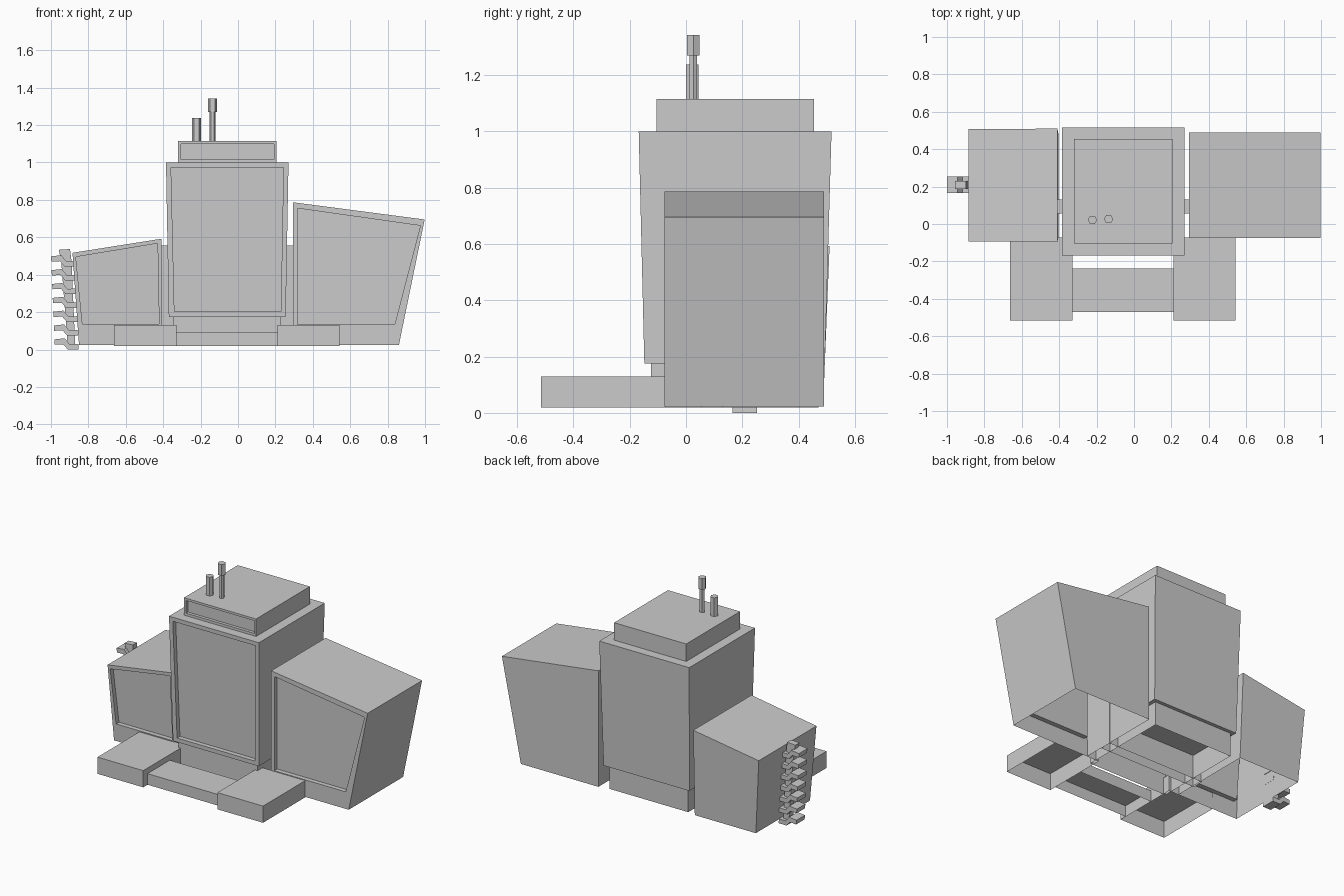
import bpy, bmesh, math

if "Cube" in bpy.data.objects:
    bpy.data.objects.remove(bpy.data.objects["Cube"])


def finish(name, bm):
    bmesh.ops.recalc_face_normals(bm, faces=bm.faces)
    me = bpy.data.meshes.new(name)
    bm.to_mesh(me)
    bm.free()
    ob = bpy.data.objects.new(name, me)
    bpy.context.collection.objects.link(ob)
    return ob


def bridge(bm, a, b):
    n = len(a)
    for i in range(n):
        bm.faces.new((a[i], a[(i + 1) % n], b[(i + 1) % n], b[i]))


def shell(name, outline, front, back, panel=None, depth=0.03, rim=None):
    """Four-sided hollow block, open below. outline/panel: TL, TR, BR, BL in x,z.
    front/back: y at the lowest and highest point. rim: x0, x1, y0, y1 of the hole below."""
    zs = [p[1] for p in outline]
    lo, hi = min(zs), max(zs)

    def at(pair, z):
        return pair[0] + (pair[1] - pair[0]) * (z - lo) / (hi - lo)

    bm = bmesh.new()
    f = [bm.verts.new((x, at(front, z), z)) for x, z in outline]
    b = [bm.verts.new((x, at(back, z), z)) for x, z in outline]
    bm.faces.new(b)
    for i, j in ((0, 1), (1, 2), (3, 0)):
        bm.faces.new((f[i], f[j], b[j], b[i]))
    if panel:
        edge = [bm.verts.new((x, at(front, z), z)) for x, z in panel]
        deep = [bm.verts.new((x, at(front, z) + depth, z)) for x, z in panel]
        bridge(bm, f, edge)
        bridge(bm, edge, deep)
        bm.faces.new(deep)
    else:
        bm.faces.new(f)
    if rim:
        x0, x1, y0, y1 = rim
        hole = [bm.verts.new((x, y, lo)) for x, y in ((x0, y0), (x1, y0), (x1, y1), (x0, y1))]
        bridge(bm, [f[3], f[2], b[2], b[3]], hole)
    return finish(name, bm)


def block(name, x0, x1, y0, y1, z0, z1):
    return shell(name, [(x0, z1), (x1, z1), (x1, z0), (x0, z0)], (y0, y0), (y1, y1))


def extrude_y(name, profile, y0, y1):
    bm = bmesh.new()
    a = [bm.verts.new((x, y0, z)) for x, z in profile]
    b = [bm.verts.new((x, y1, z)) for x, z in profile]
    bm.faces.new(a)
    bm.faces.new(b)
    bridge(bm, a, b)
    return finish(name, bm)


def hex_pipe(name, x, y, r, z0, z1):
    bpy.ops.mesh.primitive_cylinder_add(vertices=6, radius=r, depth=z1 - z0,
                                        location=(x, y, (z0 + z1) / 2),
                                        rotation=(0, 0, math.radians(30)))
    bpy.context.object.name = name


# Central tower, its base and its roof cap
shell("tower", [(-0.385, 1.0), (0.27, 1.0), (0.255, 0.175), (-0.37, 0.175)],
      (-0.148, -0.168), (0.493, 0.517),
      [(-0.358, 0.973), (0.243, 0.973), (0.229, 0.202), (-0.34, 0.202)],
      rim=(-0.345, 0.23, -0.125, 0.47))
block("tower_base", -0.345, 0.23, -0.125, 0.47, 0.02, 0.175)
shell("roof_cap", [(-0.32, 1.115), (0.205, 1.115), (0.205, 1.0), (-0.32, 1.0)],
      (-0.105, -0.105), (0.455, 0.455),
      [(-0.305, 1.1), (0.193, 1.1), (0.193, 1.017), (-0.305, 1.017)], 0.02)

# Side wings
shell("right_wing", [(0.295, 0.787), (0.998, 0.695), (0.86, 0.023), (0.295, 0.023)],
      (-0.076, -0.076), (0.49, 0.49),
      [(0.318, 0.755), (0.975, 0.662), (0.838, 0.135), (0.318, 0.135)])
shell("left_wing", [(-0.885, 0.517), (-0.41, 0.592), (-0.405, 0.023), (-0.85, 0.023)],
      (-0.076, -0.096), (0.487, 0.51),
      [(-0.867, 0.495), (-0.43, 0.567), (-0.422, 0.137), (-0.832, 0.137)])

# Thin link wall joining the wings to the tower
block("link_wall", -0.412, 0.297, 0.055, 0.13, 0.02, 0.555)

# Front platforms and the low step between them
for side, x0, x1 in (("left", -0.663, -0.33), ("right", 0.21, 0.543)):
    block(side + "_platform", x0, x1, -0.515, -0.073, 0.02, 0.13)
block("front_step", -0.33, 0.21, -0.47, -0.238, 0.02, 0.093)

# Rooftop pipes
hex_pipe("short_pipe", -0.222, 0.022, 0.025, 1.11, 1.238)
hex_pipe("tall_pipe", -0.136, 0.026, 0.016, 1.11, 1.275)
hex_pipe("tall_pipe_top", -0.136, 0.026, 0.025, 1.27, 1.343)

# Stack of bent fins on the outer left wall
fin = [(-1.0, 0.018), (-0.945, 0.024), (-0.918, -0.008), (-0.872, -0.006),
       (-0.87, -0.036), (-0.928, -0.036), (-0.952, -0.008), (-0.998, -0.01)]
for i in range(7):
    shift = 0.003 * i
    z = 0.48 - 0.074 * i
    extrude_y(f"fin_{i + 1}", [(x + shift, z + dz) for x, dz in fin], 0.165, 0.253)
extrude_y("fin_spine", [(-0.958, 0.533), (-0.898, 0.537), (-0.89, 0.47),
                        (-0.87, 0.01), (-0.91, 0.01), (-0.945, 0.47)], 0.188, 0.23)
